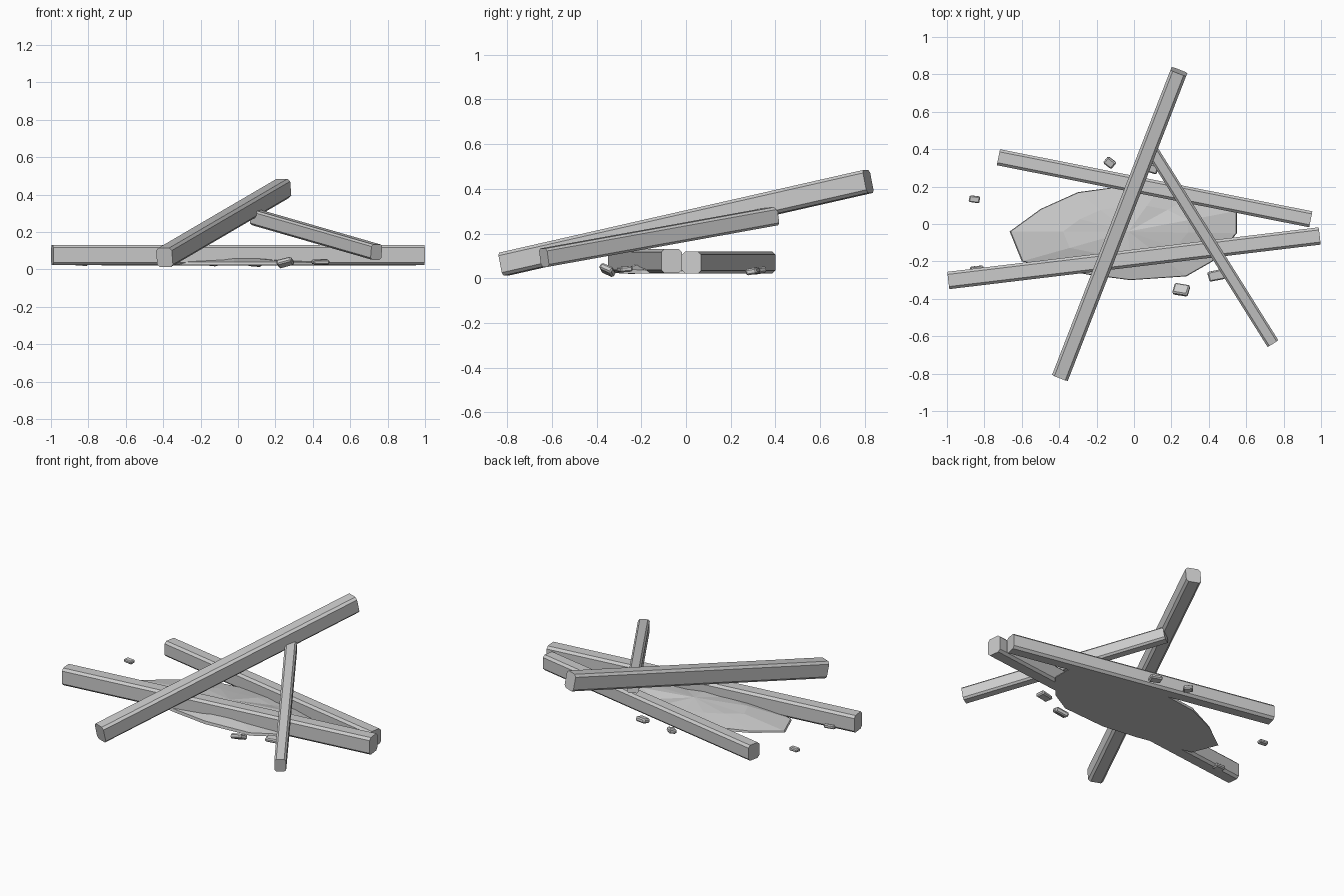
import bpy, bmesh, math, random
from mathutils import Vector, Matrix, Euler

if "Cube" in bpy.data.objects:
    bpy.data.objects.remove(bpy.data.objects["Cube"])

random.seed(4)


def finish(bm, name):
    bmesh.ops.recalc_face_normals(bm, faces=bm.faces[:])
    me = bpy.data.meshes.new(name)
    bm.to_mesh(me)
    bm.free()
    ob = bpy.data.objects.new(name, me)
    bpy.context.collection.objects.link(ob)
    return ob


def beam(name, a, b, w, h, c=0.014):
    """Squared timber from end centre a to end centre b, long edges chamfered."""
    a, b = Vector(a), Vector(b)
    d = (b - a).normalized()
    side = Vector((0, 0, 1)).cross(d).normalized()
    up = d.cross(side)
    bm = bmesh.new()
    bmesh.ops.create_cube(bm, size=1, matrix=Matrix.Diagonal(((b - a).length, w, h, 1)))
    longs = [e for e in bm.edges if abs(e.verts[0].co.x - e.verts[1].co.x) > 0.5]
    bmesh.ops.bevel(bm, geom=longs, offset=c, segments=1, affect='EDGES')
    m = Matrix((d, side, up)).transposed().to_4x4()
    m.translation = (a + b) / 2
    bm.transform(m)
    return finish(bm, name)


def chip(name, pos, size, rot):
    """Small broken fragment with chamfered edges."""
    bm = bmesh.new()
    bmesh.ops.create_cube(bm, size=1, matrix=Matrix.Diagonal((*size, 1)))
    for v in bm.verts:
        v.co *= random.uniform(0.93, 1.05)
    bmesh.ops.bevel(bm, geom=bm.edges[:], offset=min(size) * 0.25, segments=1, affect='EDGES')
    m = Euler([math.radians(r) for r in rot]).to_matrix().to_4x4()
    m.translation = pos
    bm.transform(m)
    return finish(bm, name)


# Fallen beams
beam("front_ground_beam", (-0.993, -0.302, 0.077), (0.993, -0.064, 0.077), 0.093, 0.108)
beam("rear_ground_beam", (-0.725, 0.357, 0.07), (0.945, 0.025, 0.07), 0.087, 0.098)
beam("long_leaning_beam", (-0.393, -0.815, 0.063), (0.24, 0.815, 0.433), 0.09, 0.105)
beam("short_leaning_beam", (0.74, -0.635, 0.092), (0.095, 0.395, 0.278), 0.068, 0.083, 0.011)

# Low faceted rubble mound under the beams
outline = [(-0.665, -0.04), (-0.50, 0.08), (-0.30, 0.17), (-0.08, 0.20),
           (0.15, 0.21), (0.35, 0.17), (0.55, 0.07), (0.55, -0.05),
           (0.42, -0.20), (0.28, -0.28), (-0.02, -0.30), (-0.25, -0.27), (-0.60, -0.20)]
cx, cy = -0.03, -0.04
bm = bmesh.new()
rings = []
for scale, z, jit in ((1, 0.022, 0), (0.99, 0.036, 0.006), (0.55, 0.062, 0.012)):
    rings.append([bm.verts.new((cx + (x - cx) * scale, cy + (y - cy) * scale,
                                z + random.uniform(-jit, jit))) for x, y in outline])
bm.faces.new(rings[0])
n = len(outline)
for lo, hi in zip(rings, rings[1:]):
    for i in range(n):
        j = (i + 1) % n
        bm.faces.new((lo[i], lo[j], hi[j], hi[i]))
peak = bm.verts.new((cx, cy, 0.075))
for i in range(n):
    bm.faces.new((rings[2][i], rings[2][(i + 1) % n], peak))
finish(bm, "rubble_mound")

# Scattered fragments: position, size, rotation
chips = [((0.253, -0.352, 0.037), (0.085, 0.062, 0.03), (-25, -15, -10)),
         ((0.44, -0.275, 0.040), (0.09, 0.055, 0.025), (4, 0, 12)),
         ((-0.13, 0.328, 0.034), (0.058, 0.046, 0.028), (12, 5, -38)),
         ((-0.853, 0.133, 0.034), (0.058, 0.036, 0.022), (5, 0, -8)),
         ((0.09, 0.30, 0.032), (0.075, 0.05, 0.028), (10, 4, -15)),
         ((-0.84, -0.245, 0.033), (0.07, 0.04, 0.024), (4, 3, 5))]
for i, c in enumerate(chips):
    chip(f"fragment_{i + 1}", *c)
